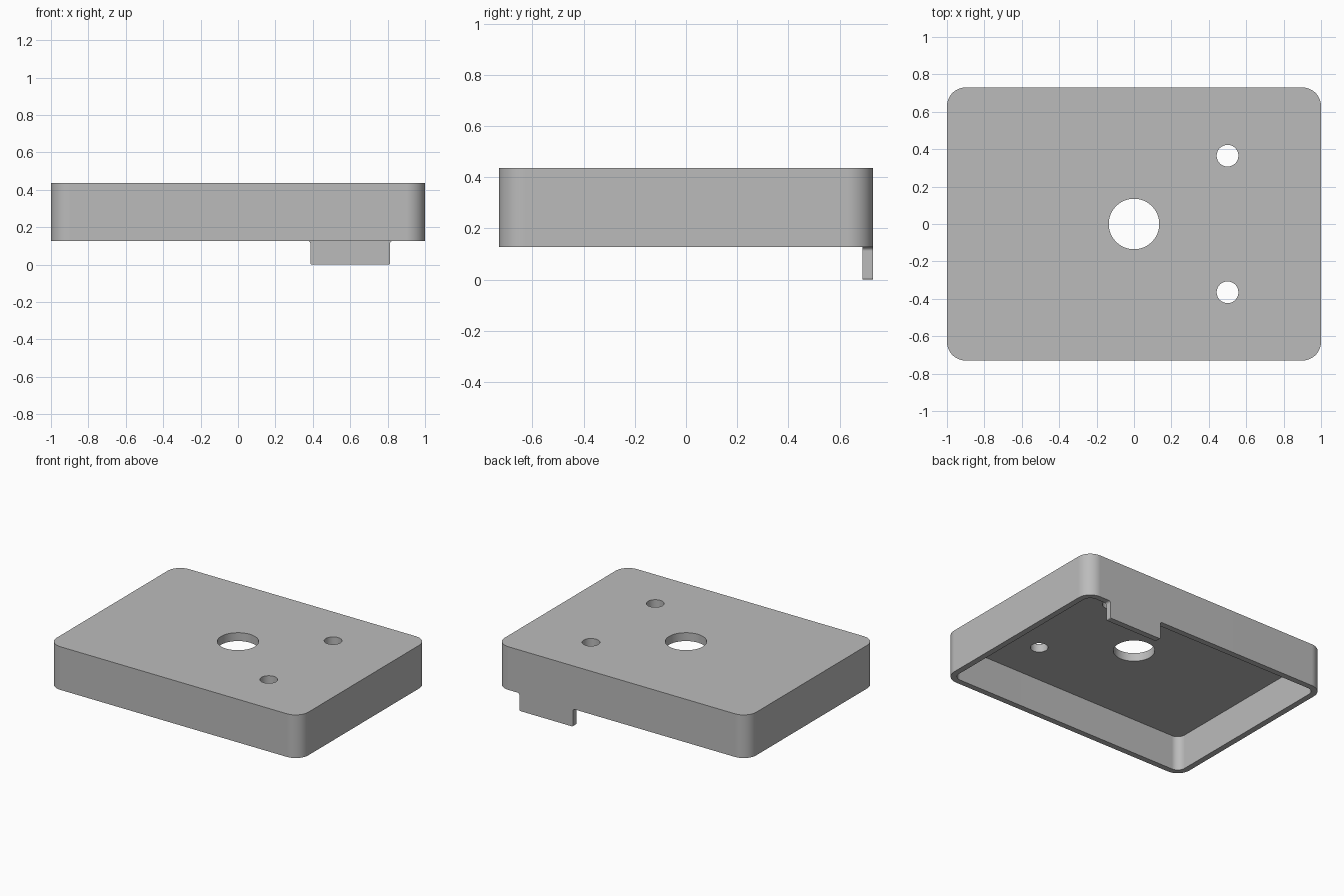
import bpy, bmesh
from math import pi, cos, sin
from mathutils import Vector

if "Cube" in bpy.data.objects:
    bpy.data.objects.remove(bpy.data.objects["Cube"])

HALF_X, HALF_Y = 1.0, 0.73
RIM_Z, LID_Z = 0.127, 0.437
WALL, LID = 0.042, 0.06
CORNER = 0.1

grey = bpy.data.materials.new("plain grey")
grey.use_nodes = True
colour = (0.5, 0.5, 0.5, 1)
grey.diffuse_color = colour
grey.node_tree.nodes["Principled BSDF"].inputs["Base Color"].default_value = colour


def arc(cx, cy, r, start, end, steps=12):
    angles = [start + (end - start) * i / steps for i in range(steps + 1)]
    return [(cx + r * cos(a), cy + r * sin(a)) for a in angles]


def rounded_rect(hx, hy, r):
    points = []
    for i, (sx, sy) in enumerate([(1, 1), (-1, 1), (-1, -1), (1, -1)]):
        points += arc(sx * (hx - r), sy * (hy - r), r, i * pi / 2, (i + 1) * pi / 2)
    return points


def prism(name, points, sweep):
    """Extrude a closed outline of 3D points along the sweep vector."""
    bm = bmesh.new()
    face = bm.faces.new([bm.verts.new(p) for p in points])
    moved = bmesh.ops.extrude_face_region(bm, geom=[face], use_keep_orig=True)["geom"]
    bmesh.ops.translate(bm, vec=Vector(sweep),
                        verts=[g for g in moved if isinstance(g, bmesh.types.BMVert)])
    bmesh.ops.recalc_face_normals(bm, faces=bm.faces)
    mesh = bpy.data.meshes.new(name)
    bm.to_mesh(mesh)
    bm.free()
    mesh.materials.append(grey)
    obj = bpy.data.objects.new(name, mesh)
    bpy.context.collection.objects.link(obj)
    return obj


def upright(name, outline, z0, z1):
    return prism(name, [(x, y, z0) for x, y in outline], (0, 0, z1 - z0))


def activate(obj):
    bpy.ops.object.select_all(action='DESELECT')
    obj.select_set(True)
    bpy.context.view_layer.objects.active = obj


def cut(obj, cutter):
    activate(obj)
    mod = obj.modifiers.new("cut", 'BOOLEAN')
    mod.operation = 'DIFFERENCE'
    mod.solver = 'EXACT'
    mod.object = cutter
    bpy.ops.object.modifier_apply(modifier=mod.name)
    bpy.data.objects.remove(cutter)


# Tray-like cover, open underneath
cover = upright("cover_shell", rounded_rect(HALF_X, HALF_Y, CORNER), RIM_Z, LID_Z)
cavity = rounded_rect(HALF_X - WALL, HALF_Y - WALL, CORNER - WALL)
cut(cover, upright("cavity_cutter", cavity, RIM_Z - 0.1, LID_Z - LID))

# One large and two small holes through the lid
for x, y, r in [(0, 0, 0.135), (0.5, 0.365, 0.058), (0.5, -0.365, 0.058)]:
    circle = arc(x, y, r, 0, 2 * pi, 64)[:-1]
    cut(cover, upright("hole_cutter", circle, LID_Z - 0.2, LID_Z + 0.1))

# Tab under the back wall, flared at the top and eased at the bottom
TAB_X, TAB_HALF, FLARE, EASE = 0.6, 0.213, 0.015, 0.008
half = arc(TAB_HALF + FLARE, RIM_Z - FLARE, FLARE, pi / 2, pi, 8)
half += arc(TAB_HALF - EASE, EASE, EASE, 0, -pi / 2, 6)
outline = half + [(-x, z) for x, z in reversed(half)]
tab = prism("back_tab", [(TAB_X + x, HALF_Y, z) for x, z in outline], (0, -WALL, 0))

# Smooth curved walls, crisp edges
for obj in (cover, tab):
    activate(obj)
    bpy.ops.object.shade_smooth_by_angle()
    obj.modifiers.new("flat walls", 'WEIGHTED_NORMAL').keep_sharp = True
